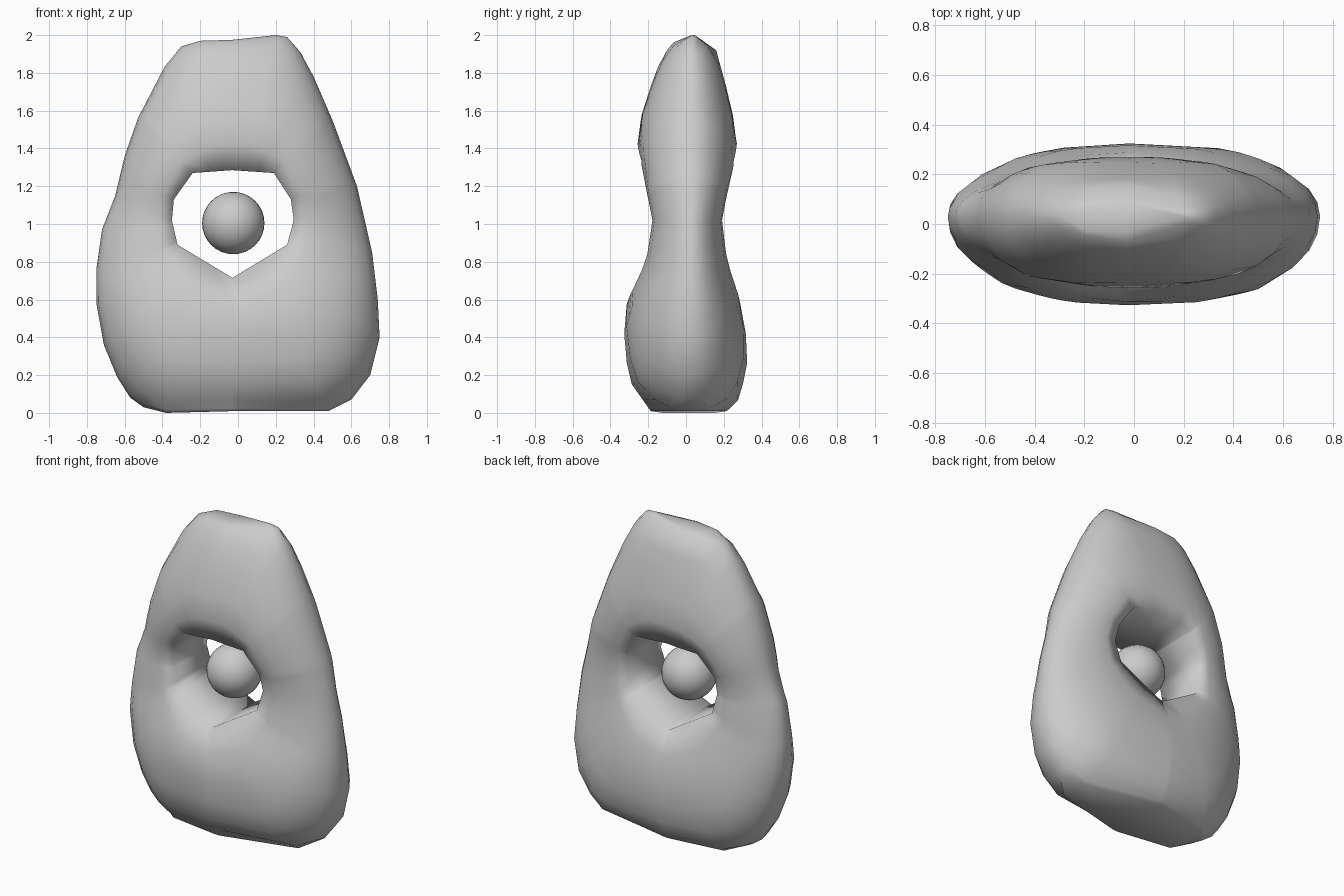
import bpy, bmesh, math

if "Cube" in bpy.data.objects:
    bpy.data.objects.remove(bpy.data.objects["Cube"])

CX, CZ = -0.03, 1.02

# Front-view outlines of the slab and of its hole (x, z)
OUTER = [(.26, 1.99), (.2, 2), (-.03, 1.975), (-.2, 1.97), (-.3, 1.94), (-.39, 1.83),
         (-.53, 1.56), (-.6, 1.36), (-.65, 1.15), (-.72, .97), (-.75, .76), (-.75, .58),
         (-.71, .36), (-.64, .19), (-.57, .08), (-.5, .03), (-.38, 0), (0, .01), (.48, .01),
         (.6, .07), (.7, .2), (.75, .4), (.74, .6), (.71, .85), (.63, 1.2), (.5, 1.55),
         (.4, 1.78), (.33, 1.91)]
INNER = [(-.03, 1.285), (-.24, 1.27), (-.34, 1.13), (-.35, 1.02), (-.32, .89),
         (-.03, .715), (.26, .89), (.295, 1.02), (.28, 1.13), (.19, 1.27)]

# Half thickness by height (z, y), and rounding by distance from the hole
FRONT = [(0, .18), (.17, .3), (.38, .33), (.58, .315), (.78, .24), (1.03, .215),
         (1.25, .27), (1.53, .25), (1.72, .19), (1.88, .13), (1.96, .07), (2, -.03)]
BACK = [(0, .2), (.05, .27), (.23, .325), (.4, .32), (.6, .285), (.78, .24), (1.03, .22),
        (1.28, .28), (1.5, .265), (1.7, .22), (1.92, .16), (1.97, .09), (2, .05)]
LIP = [(0, .84), (.06, .94), (.15, 1)]
STEPS = [0, .2, .42, .64, .8, .92, .98, 1]
MID = .03


def lerp_table(tab, v):
    if v <= tab[0][0]:
        return tab[0][1]
    for (a, p), (b, q) in zip(tab, tab[1:]):
        if v <= b:
            return p + (q - p) * (v - a) / (b - a)
    return tab[-1][1]


def ray(poly, ox, oz, ang):
    """Distance from a point to an outline in one direction."""
    dx, dz = math.cos(ang), math.sin(ang)
    best = 0
    for (ax, az), (bx, bz) in zip(poly, poly[1:] + poly[:1]):
        ex, ez = bx - ax, bz - az
        den = dx * ez - dz * ex
        if abs(den) < 1e-9:
            continue
        t = ((ax - ox) * ez - (az - oz) * ex) / den
        s = ((ax - ox) * dz - (az - oz) * dx) / den
        if t > 0 and -1e-6 <= s <= 1 + 1e-6:
            best = max(best, t)
    return best


def depth(x, z, d, table, sign):
    zc = min(max(z, .03), 1.95)
    r, l = ray(OUTER, 0, zc, 0), -ray(OUTER, 0, zc, math.pi)
    u = min(1, abs(x - (r + l) / 2) / ((r - l) / 2))
    e = math.sqrt(max(0, 1 - u ** 2.7)) * lerp_table(LIP, d)
    return MID + (sign * lerp_table(table, z) - MID) * e


# Slab: cross-sections swept round the hole
angles = sorted({round(math.atan2(z - CZ, x - CX), 3) % (2 * math.pi) for x, z in OUTER + INNER})
bm = bmesh.new()
rings = []
for a in angles:
    r0, r1 = ray(INNER, CX, CZ, a), ray(OUTER, CX, CZ, a)
    ring = []
    for table, sign, steps in ((FRONT, -1, STEPS), (BACK, 1, STEPS[::-1])):
        for t in steps:
            d = t * (r1 - r0)
            x, z = CX + math.cos(a) * (r0 + d), CZ + math.sin(a) * (r0 + d)
            ring.append(bm.verts.new((x, depth(x, z, d, table, sign), z)))
    rings.append(ring)
for p, q in zip(rings, rings[1:] + rings[:1]):
    for i in range(len(p)):
        j = (i + 1) % len(p)
        bm.faces.new((p[i], p[j], q[j], q[i]))
bmesh.ops.remove_doubles(bm, verts=bm.verts, dist=.002)
bmesh.ops.recalc_face_normals(bm, faces=bm.faces)
mesh = bpy.data.meshes.new("pierced_slab")
bm.to_mesh(mesh)
bm.free()
slab = bpy.data.objects.new("pierced_slab", mesh)
bpy.context.collection.objects.link(slab)
for f in mesh.polygons:
    f.use_smooth = True

# Ball floating in the hole
bpy.ops.mesh.primitive_uv_sphere_add(segments=32, ring_count=16, radius=.165,
                                     location=(CX + .005, 0, 1.005))
bpy.context.object.name = "ball"
bpy.ops.object.shade_smooth()
